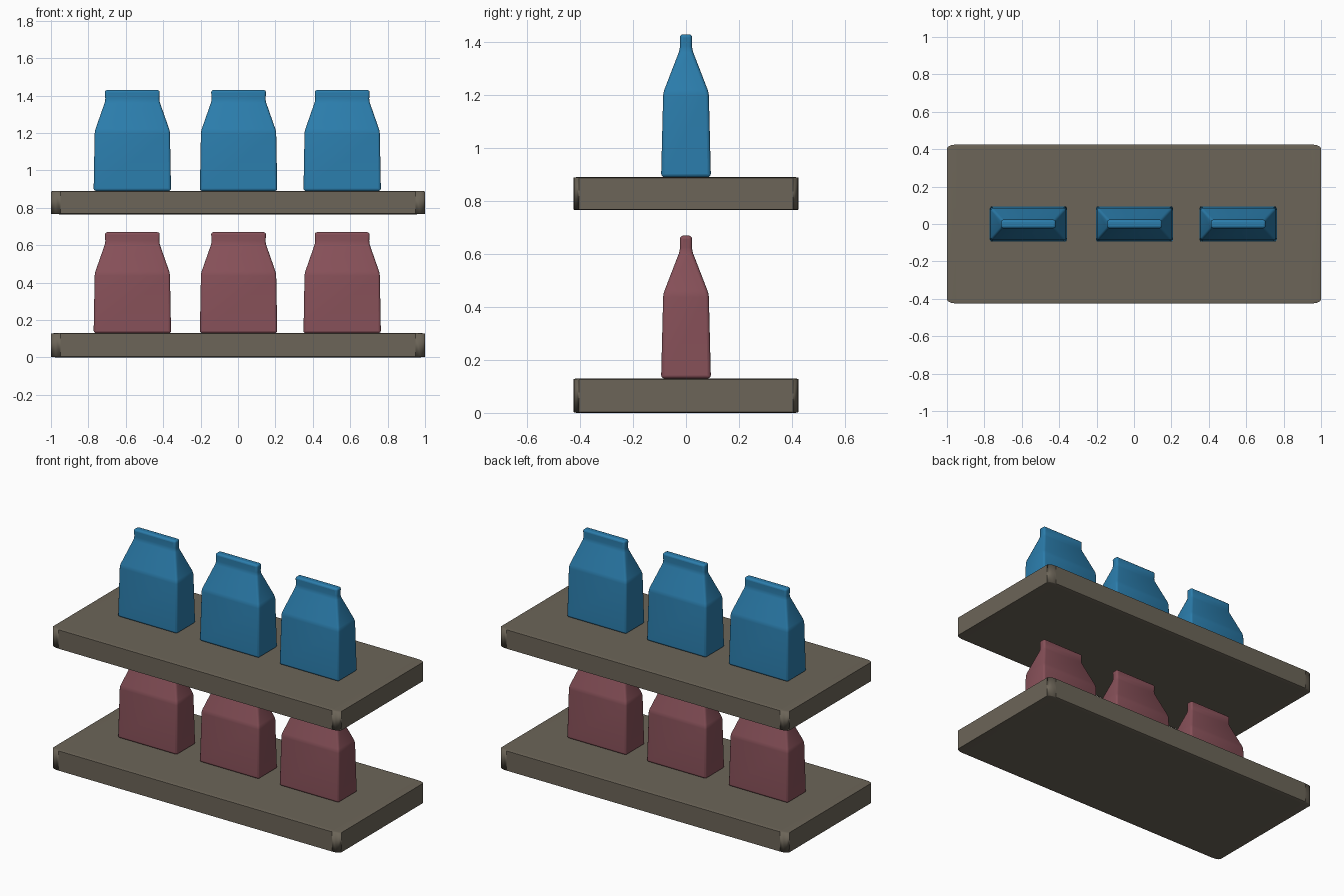
import bpy
import bmesh

if "Cube" in bpy.data.objects:
    bpy.data.objects.remove(bpy.data.objects["Cube"])


def material(name, rgb):
    mat = bpy.data.materials.new(name)
    mat.diffuse_color = (*rgb, 1)
    mat.use_nodes = True
    mat.node_tree.nodes["Principled BSDF"].inputs["Base Color"].default_value = mat.diffuse_color
    return mat


def finish(name, bm, mat, bevel, segments):
    bmesh.ops.recalc_face_normals(bm, faces=bm.faces)
    mesh = bpy.data.meshes.new(name)
    bm.to_mesh(mesh)
    bm.free()
    mesh.materials.append(mat)
    ob = bpy.data.objects.new(name, mesh)
    bpy.context.collection.objects.link(ob)
    mod = ob.modifiers.new("rounded_edges", 'BEVEL')
    mod.width = bevel
    mod.segments = segments
    mod.limit_method = 'ANGLE'
    mod.angle_limit = 0.2
    bpy.ops.object.select_all(action='DESELECT')
    ob.select_set(True)
    bpy.context.view_layer.objects.active = ob
    bpy.ops.object.shade_smooth_by_angle(angle=0.6)
    return ob


def shelf(name, z0, z1):
    # unit cube rounded before scaling, so the rounding stretches with the board
    bm = bmesh.new()
    bmesh.ops.create_cube(bm, size=1)
    ob = finish(name, bm, wood, 0.025, 3)
    ob.scale = (2, 0.85, z1 - z0)
    ob.location.z = (z0 + z1) / 2


# Carton cross-sections: half width x, half depth y, height
CARTON = [(0.207, 0.094, 0), (0.201, 0.086, 0.319),
          (0.144, 0.023, 0.482), (0.147, 0.023, 0.539)]


def carton(name, x, z, mat):
    bm = bmesh.new()
    rings = [[bm.verts.new((sx * hx, sy * hy, h))
              for sx, sy in ((-1, -1), (1, -1), (1, 1), (-1, 1))]
             for hx, hy, h in CARTON]
    bm.faces.new(rings[0][::-1])
    bm.faces.new(rings[-1])
    for a, b in zip(rings, rings[1:]):
        for i in range(4):
            j = (i + 1) % 4
            bm.faces.new((a[i], a[j], b[j], b[i]))
    ob = finish(name, bm, mat, 0.012, 3)
    ob.location = (x, 0, z)


wood = material("shelf_brown", (0.15, 0.13, 0.098))
red = material("carton_red", (0.24, 0.08, 0.098))
blue = material("carton_blue", (0.024, 0.205, 0.413))

# Two shelves, each with a row of three cartons
for level, z0, z1, mat in (("lower", 0, 0.13, red), ("upper", 0.765, 0.89, blue)):
    shelf(f"{level}_shelf", z0, z1)
    for i, x in enumerate((-0.565, 0.003, 0.557)):
        carton(f"{level}_carton_{i + 1}", x, z1, mat)
